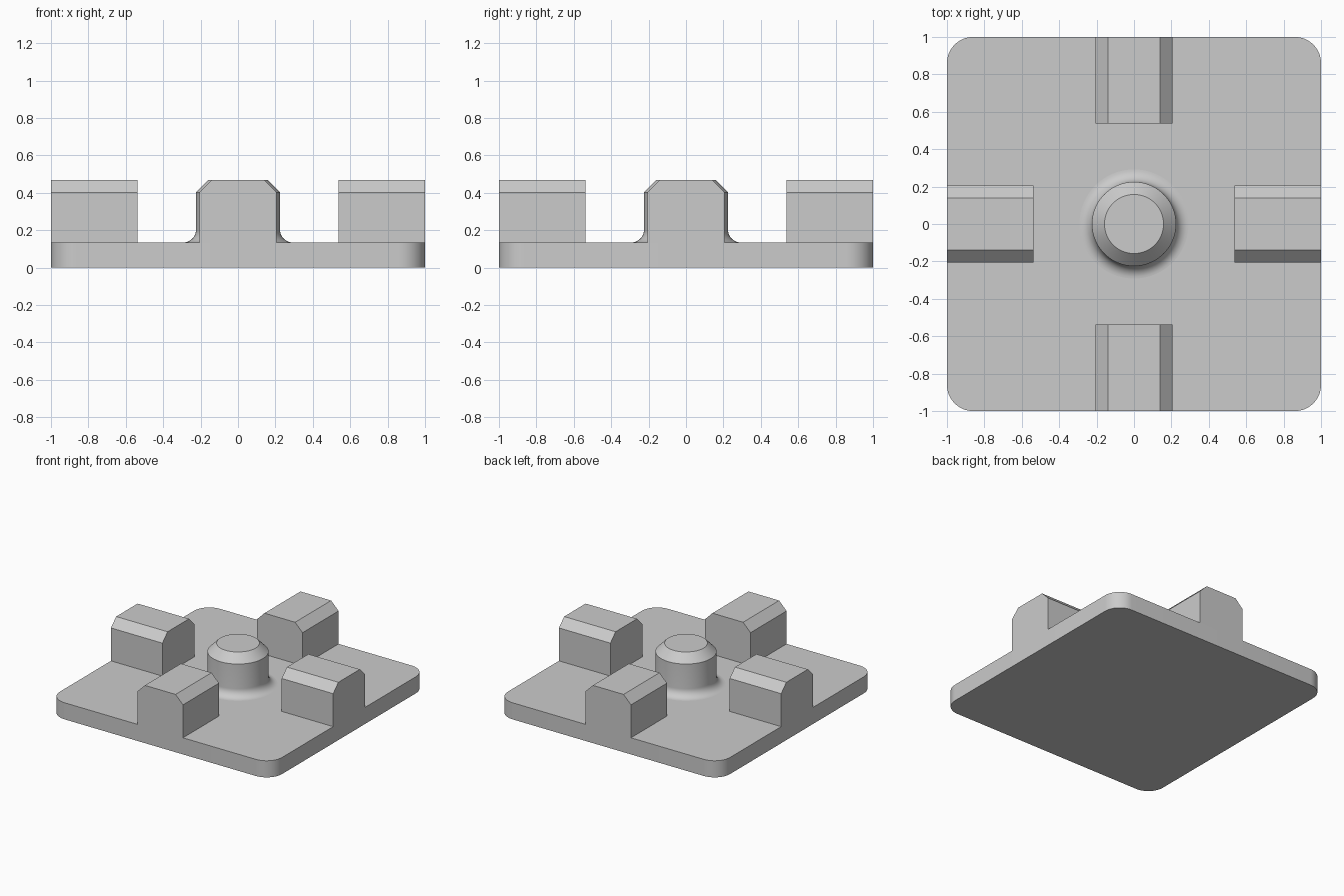
import bpy, bmesh
from math import pi, sin, cos, radians

cube = bpy.data.objects.get("Cube")
if cube:
    bpy.data.objects.remove(cube, do_unlink=True)

PLATE_TOP, TOP, CHAMFER = 0.135, 0.47, 0.067

grey = bpy.data.materials.new("plain grey")
grey.use_nodes = True
grey.diffuse_color = (0.6, 0.6, 0.6, 1)
grey.node_tree.nodes["Principled BSDF"].inputs["Base Color"].default_value = (0.6, 0.6, 0.6, 1)


def finish(name, bm, smooth=False):
    bmesh.ops.recalc_face_normals(bm, faces=bm.faces)
    mesh = bpy.data.meshes.new(name)
    bm.to_mesh(mesh)
    bm.free()
    mesh.materials.append(grey)
    obj = bpy.data.objects.new(name, mesh)
    bpy.context.collection.objects.link(obj)
    if smooth:
        bpy.ops.object.select_all(action='DESELECT')
        obj.select_set(True)
        bpy.context.view_layer.objects.active = obj
        bpy.ops.object.shade_smooth_by_angle(angle=radians(30))
    return obj


def extrude(bm, points, vector):
    face = bm.faces.new([bm.verts.new(p) for p in points])
    new = bmesh.ops.extrude_face_region(bm, geom=[face], use_keep_orig=True)["geom"]
    bmesh.ops.translate(bm, vec=vector,
                        verts=[v for v in new if isinstance(v, bmesh.types.BMVert)])


# Base plate with rounded corners
radius, steps = 0.14, 12
outline = []
for corner, (sx, sy) in enumerate([(1, 1), (-1, 1), (-1, -1), (1, -1)]):
    for i in range(steps + 1):
        a = pi / 2 * (corner + i / steps)
        outline.append((sx * (1 - radius) + radius * cos(a),
                        sy * (1 - radius) + radius * sin(a), 0))
bm = bmesh.new()
extrude(bm, outline, (0, 0, PLATE_TOP))
finish("base_plate", bm, smooth=True)

# Four chamfered blocks, one at the middle of each side
half, inner = 0.205, 0.537
section = [(-half, PLATE_TOP), (half, PLATE_TOP), (half, TOP - CHAMFER),
           (half - CHAMFER, TOP), (CHAMFER - half, TOP), (-half, TOP - CHAMFER)]
for turn, side in enumerate(["front", "left", "back", "right"]):
    bm = bmesh.new()
    extrude(bm, [(x, -1, z) for x, z in section], (0, 1 - inner, 0))
    # The underside rests on the plate, so it is left open
    bm.normal_update()
    under = [f for f in bm.faces if all(abs(v.co.z - PLATE_TOP) < 1e-4 for v in f.verts)]
    bmesh.ops.delete(bm, geom=under, context='FACES')
    block = finish(side + "_block", bm)
    block.rotation_euler.z = turn * pi / 2

# Round centre peg with a filleted foot and a chamfered top
peg, fillet = 0.225, 0.067
profile = [(peg + fillet * (1 - sin(a)), PLATE_TOP + fillet * (1 - cos(a)))
           for a in (pi / 2 * i / 10 for i in range(11))]
profile += [(peg, TOP - CHAMFER), (peg - CHAMFER, TOP)]
segments = 64
bm = bmesh.new()
rings = [[bm.verts.new((r * cos(2 * pi * k / segments), r * sin(2 * pi * k / segments), z))
          for k in range(segments)] for r, z in profile]
for low, high in zip(rings, rings[1:]):
    for k in range(segments):
        n = (k + 1) % segments
        bm.faces.new((low[k], low[n], high[n], high[k]))
bm.faces.new(rings[-1])
finish("centre_peg", bm, smooth=True)
